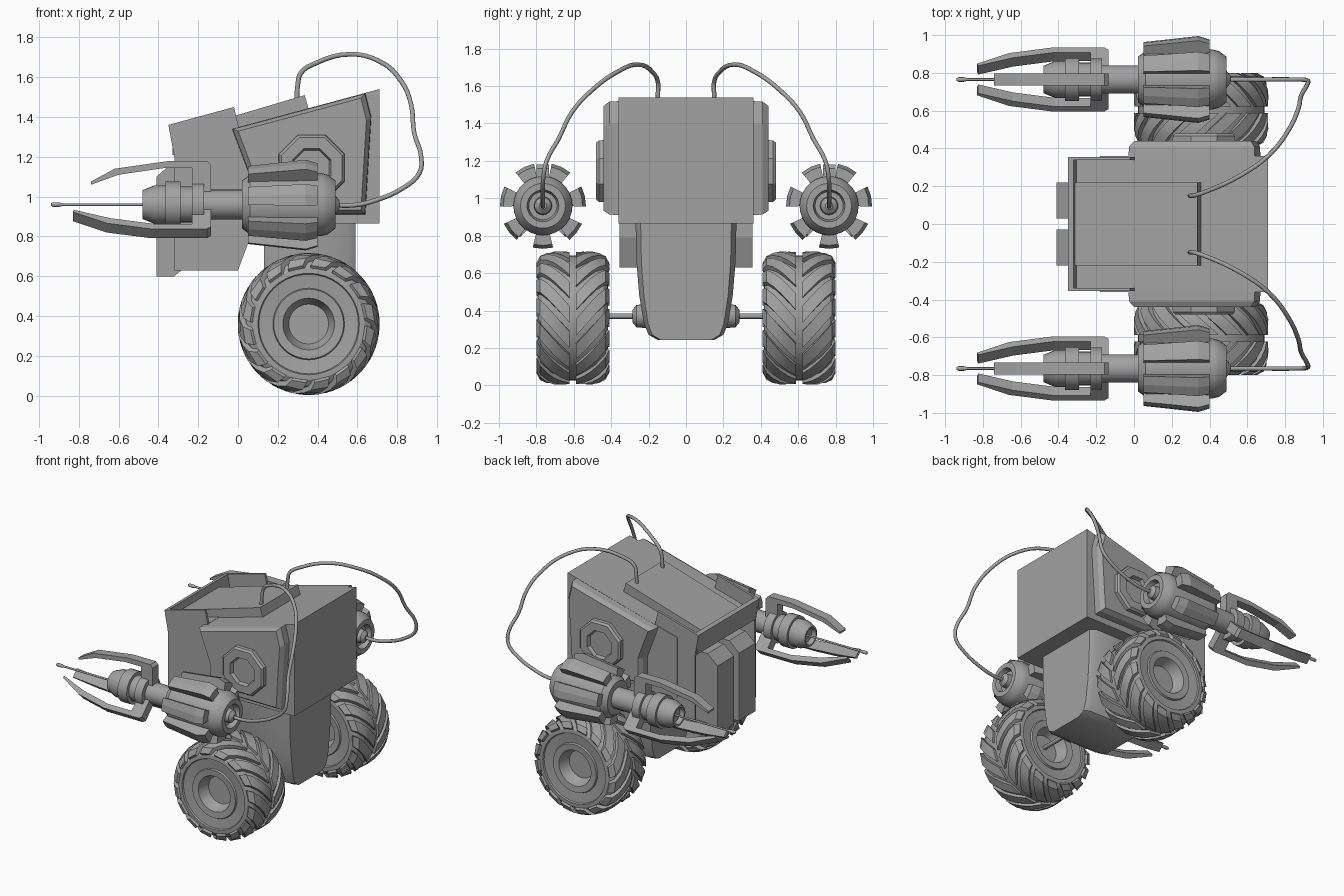
import bpy, bmesh, math
from mathutils import Vector

if "Cube" in bpy.data.objects:
    bpy.data.objects.remove(bpy.data.objects["Cube"])

grey = bpy.data.materials.new("plain_grey")
grey.diffuse_color = (0.36, 0.36, 0.36, 1)
grey.use_nodes = True
grey.node_tree.nodes["Principled BSDF"].inputs["Base Color"].default_value = grey.diffuse_color


def build(name, lofts, mirror=False, smooth=None):
    """One object from a list of lofts; each loft is a list of closed rings, capped at both ends."""
    bm = bmesh.new()
    for rings in lofts:
        vs = [[bm.verts.new(p) for p in r] for r in rings]
        n = len(vs[0])
        for a, b in zip(vs, vs[1:]):
            for i in range(n):
                j = (i + 1) % n
                bm.faces.new((a[i], a[j], b[j], b[i]))
        bm.faces.new(vs[0][::-1])
        bm.faces.new(vs[-1])
    bmesh.ops.recalc_face_normals(bm, faces=bm.faces)
    me = bpy.data.meshes.new(name)
    bm.to_mesh(me)
    bm.free()
    me.materials.append(grey)
    ob = bpy.data.objects.new(name, me)
    bpy.context.collection.objects.link(ob)
    if mirror:
        m = ob.modifiers.new("mirror", 'MIRROR')
        m.use_axis = (False, True, False)
        m.use_mirror_merge = False
    if smooth:
        bpy.ops.object.select_all(action='DESELECT')
        ob.select_set(True)
        bpy.context.view_layer.objects.active = ob
        bpy.ops.object.shade_smooth_by_angle(angle=math.radians(smooth))
    return ob


def slab(profile, y0, y1):
    """Side profile (x, z) extruded between two y values."""
    return [[(x, y, z) for x, z in profile] for y in (y0, y1)]


def lathe(profile, axis, centre, n=24, turn=0.0):
    """Rings of (position along axis, radius) around x or y."""
    rings = []
    for t, r in profile:
        ring = []
        for i in range(n):
            a = 2 * math.pi * i / n + turn
            c, s = r * math.cos(a), r * math.sin(a)
            p = (t, c, s) if axis == 'x' else (c, t, s)
            ring.append(Vector(p) + Vector(centre))
        rings.append(ring)
    return rings


# Rear body
build("rear_body", [slab([(-0.18, 1.30), (0.71, 1.54), (0.71, 0.865), (-0.18, 0.865)], -0.36, 0.36)])

# Front hood: side walls, roof, top lip, floor and recessed back wall
wall = [(-0.35, 1.36), (-0.02, 1.45), (0.01, 1.32), (0.06, 1.1), (0.06, 0.79),
        (0.0, 0.63), (-0.32, 0.63), (-0.32, 1.2)]
build("hood_wall", [slab(wall, 0.338, 0.355)], mirror=True)
build("hood_roof", [slab([(-0.33, 1.21), (-0.33, 1.262), (0.0, 1.35), (0.0, 1.21)], -0.34, 0.34)])
build("hood_lip", [slab([(-0.35, 1.36), (-0.32, 1.368), (-0.30, 1.25), (-0.325, 1.23)], -0.345, 0.345)])
build("hood_back", [slab([(-0.2, 1.25), (0.055, 1.25), (0.055, 0.79), (0.0, 0.63), (-0.2, 0.63)], -0.34, 0.34)])
build("hood_floor", [slab([(-0.32, 0.66), (-0.1, 0.66), (-0.1, 0.63), (-0.32, 0.63)], -0.34, 0.34)])

# Raised top plate
build("top_plate", [slab([(-0.322, 1.315), (0.335, 1.51), (0.355, 1.44), (-0.315, 1.25)], -0.22, 0.22)])

# Front feet slabs
build("front_slab", [slab([(-0.41, 1.10), (-0.33, 1.17), (-0.2, 1.17), (-0.2, 0.7),
                           (-0.32, 0.6), (-0.41, 0.6)], 0.03, 0.22)], mirror=True)

# Bulged side panels
panel = [(-0.03, 1.34), (0.64, 1.52), (0.67, 1.4), (0.64, 0.91), (0.06, 0.91), (0.06, 1.1)]
cx, cz = 0.36, 1.2


def ring(y, s):
    return [(cx + (x - cx) * s, y, cz + (z - cz) * s) for x, z in panel]


build("side_panel", [[ring(0.35, 1), ring(0.41, 0.99), ring(0.44, 0.92)]], mirror=True)

# Octagonal side boss
boss = [(0.43, 0.18), (0.465, 0.178), (0.48, 0.165), (0.48, 0.105), (0.455, 0.095)]
build("side_boss", [lathe(boss, 'y', (0.37, 0, 1.145), 8, math.pi / 8)], mirror=True)

# Lower chassis with rounded underside
half = [(0.27, 0.88), (0.265, 0.66), (0.25, 0.48), (0.225, 0.33), (0.20, 0.27), (0.15, 0.242)]
outline = half + [(-y, z) for y, z in reversed(half)]
chassis = build("chassis", [[[(x, y * s, z) for y, z in outline]
                             for x, s in ((0.13, 0.9), (0.17, 1), (0.55, 1), (0.59, 0.9))]], smooth=35)

# Axles and hubs
WX, WZ, WY = 0.355, 0.36, 0.605
build("axle", [lathe([(0.1, 0.015), (0.6, 0.015)], 'y', (WX, 0, WZ + 0.01), 12),
               lathe([(0.2, 0.065), (0.265, 0.06), (0.285, 0.035)], 'y', (WX, 0, WZ + 0.01), 16)],
      mirror=True, smooth=30)

# Wheels: lathed tyre and slanted lugs
side = [(0.10, 0.10), (0.13, 0.115), (0.178, 0.13), (0.182, 0.175), (0.17, 0.18), (0.178, 0.25),
        (0.188, 0.255), (0.186, 0.28), (0.165, 0.31), (0.12, 0.33), (0.02, 0.335)]
tyre = [(-t, r) for t, r in side] + side[::-1]
build("tyre", [lathe(tyre, 'y', (WX, WY, WZ), 40)], mirror=True, smooth=30)

COUNT = 16
lugs = []
for k in range(COUNT):
    for sgn in (1, -1):
        rings = []
        for d, r in ((0.018, 0.354), (0.06, 0.357), (0.10, 0.356), (0.14, 0.348), (0.175, 0.332), (0.195, 0.295)):
            mid = 2 * math.pi * (k + (0.5 if sgn < 0 else 0)) / COUNT + 3.2 * d
            sec = []
            for da, rr in ((-0.13, r), (0.13, r), (0.13, min(r, 0.30) - 0.03), (-0.13, min(r, 0.30) - 0.03)):
                dd = d if rr == r else min(d, 0.172)
                sec.append((WX + rr * math.cos(mid + da), WY + sgn * dd, WZ + rr * math.sin(mid + da)))
            rings.append(sec)
        lugs.append(rings)
build("tyre_lugs", lugs, mirror=True, smooth=25)

# Arms: lathed drum, shaft and head
AY, AZ = 0.765, 0.96
C = (0, AY, AZ)
drum = [(0.02, 0.07), (0.02, 0.12), (0.06, 0.15), (0.42, 0.158), (0.45, 0.15), (0.49, 0.12),
        (0.49, 0.085), (0.45, 0.075)]
head = [(-0.45, 0.05), (-0.48, 0.06), (-0.48, 0.072), (-0.42, 0.097), (-0.365, 0.097), (-0.365, 0.115),
        (-0.29, 0.115), (-0.29, 0.09), (-0.23, 0.09), (-0.23, 0.11), (-0.17, 0.11), (-0.17, 0.075), (0.03, 0.075)]
build("arm_drum", [lathe(drum, 'x', C, 28)], mirror=True, smooth=25)
build("arm_head", [lathe(head, 'x', C, 24)], mirror=True, smooth=25)
needle = [(-0.94, 0.006), (-0.93, 0.012), (-0.90, 0.012), (-0.88, 0.007), (-0.44, 0.007)]
build("arm_needle", [lathe(needle, 'x', C, 10)], mirror=True, smooth=40)
build("cable_socket", [lathe([(0.44, 0.05), (0.49, 0.045), (0.51, 0.02)], 'x', C, 16)], mirror=True, smooth=30)

# Seven fins around each drum
fin = [(0.05, 0.13), (0.05, 0.198), (0.34, 0.23), (0.40, 0.212), (0.40, 0.13)]
fins = []
for k in range(7):
    mid = -math.pi / 2 + 2 * math.pi * k / 7
    fins.append([[(x, AY + r * math.cos(mid + da), AZ + r * math.sin(mid + da)) for x, r in fin]
                 for da in (-0.24, 0, 0.24)])
build("drum_fins", fins, mirror=True)

# Three claw fingers per arm
upper = [(-.135, .06), (-.135, .2), (-.155, .22), (-.34, .22), (-.62, .18), (-.74, .115),
         (-.738, .10), (-.6, .15), (-.36, .185), (-.23, .185), (-.23, .06)]
lower = [(-.135, .06), (-.135, .19), (-.155, .205), (-.44, .205), (-.66, .165), (-.83, .085),
         (-.825, .07), (-.64, .13), (-.42, .17), (-.23, .17), (-.23, .06)]
fingers = []
for prof, deg in ((upper, 90), (lower, -45), (lower, 225)):
    c, s = math.cos(math.radians(deg)), math.sin(math.radians(deg))
    fingers.append([[(x, AY + r * c - w * s, AZ + r * s + w * c) for x, r in prof] for w in (-0.033, 0.033)])
build("claw_fingers", fingers, mirror=True)

# Cables from top plate to drums
path = [(.295, .15, 1.47), (.30, .15, 1.56), (.315, .15, 1.62), (.39, .175, 1.67), (.56, .255, 1.715),
        (.71, .36, 1.68), (.82, .50, 1.58), (.87, .61, 1.46), (.885, .68, 1.32), (.92, .745, 1.20),
        (.912, .762, 1.12), (.84, .765, 1.05), (.67, .765, .975), (.58, .765, .957), (.48, .765, .957)]
cu = bpy.data.curves.new("cables", 'CURVE')
cu.dimensions = '3D'
cu.bevel_depth = 0.012
cu.bevel_resolution = 2
cu.resolution_u = 4
cu.use_fill_caps = True
for sgn in (1, -1):
    sp = cu.splines.new('BEZIER')
    sp.bezier_points.add(len(path) - 1)
    for bp, (x, y, z) in zip(sp.bezier_points, path):
        bp.co = (x, y * sgn, z)
        bp.handle_left_type = bp.handle_right_type = 'AUTO'
cu.materials.append(grey)
bpy.context.collection.objects.link(bpy.data.objects.new("cables", cu))
